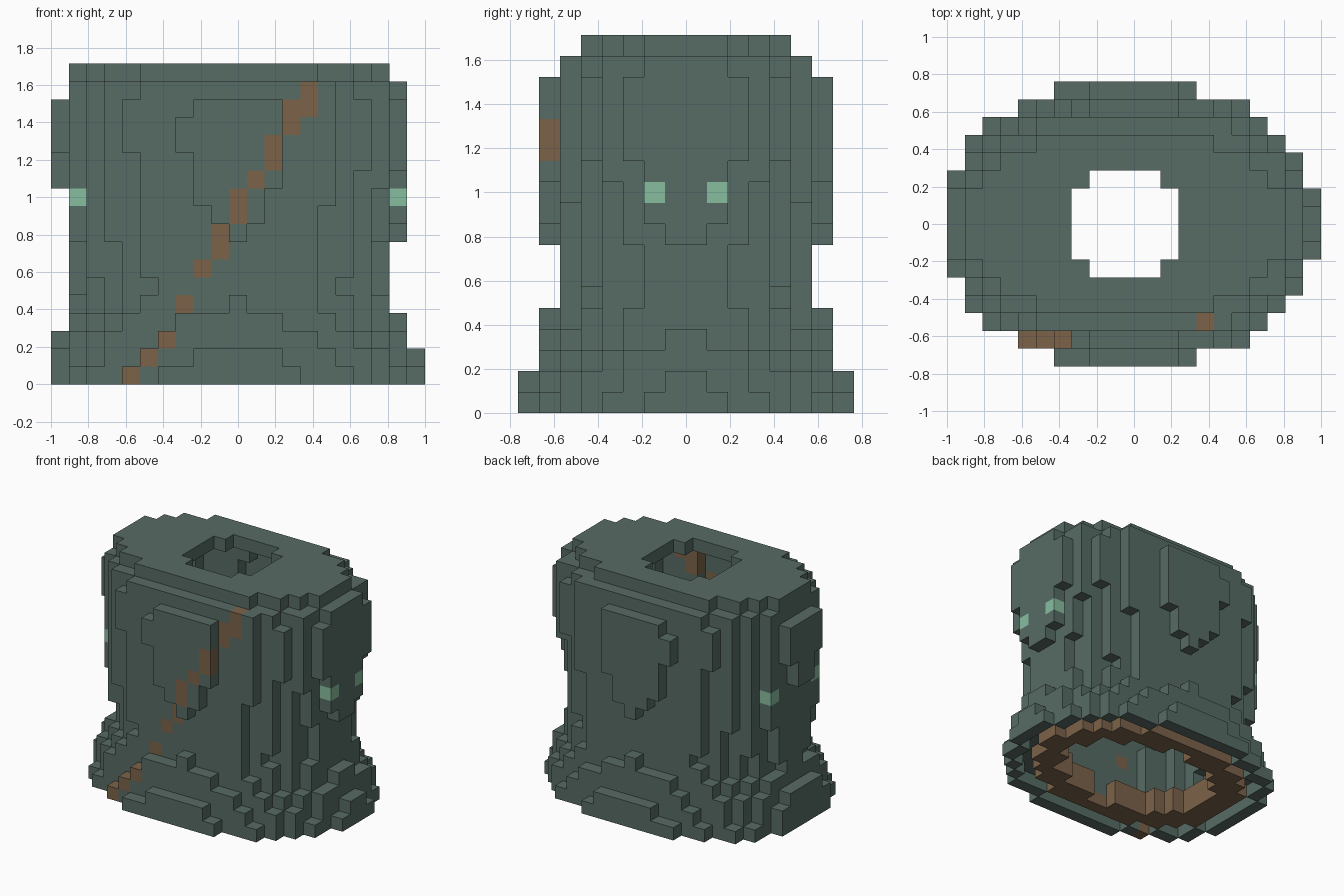
import bpy, bmesh
from mathutils import Vector

if "Cube" in bpy.data.objects:
    bpy.data.objects.remove(bpy.data.objects["Cube"])

V = 2 / 21                      # voxel size
NX, NY, NZ = 21, 16, 18         # grid size, body stands on layer 0

# Elliptical cross-section of every layer: (centre x, half width, half depth) in voxels
LAYERS = [
    (10.15, 10.6, 8.2), (10.2, 10.4, 7.73), (10.1, 10.1, 7.3), (10.15, 9.5, 6.9),      # flared hem
    (10.3, 9.0, 6.52), (10.1, 9.0, 6.35), (10.1, 9.1, 6.4), (10.1, 9.1, 6.47),         # waist
    (10.15, 9.42, 6.51), (10.15, 9.62, 6.58), (10.15, 9.63, 6.63),                     # chest
    (10.2, 9.8, 6.72), (10.25, 9.98, 6.72), (10.3, 10.1, 6.8), (10.3, 10.1, 6.8),
    (10.25, 10.02, 6.72), (10.4, 9.85, 6.49), (10.1, 9.0, 5.45),                       # shoulders
]

# Diagonal strap on the front: column -> layers it crosses
STRAP = {4: [0], 5: [1], 6: [2], 7: [4], 8: [6], 9: [7, 8], 10: [9, 10],
         11: [11], 12: [12, 13], 13: [14, 15], 14: [15, 16]}

DIRS = [(1, 0, 0), (-1, 0, 0), (0, 1, 0), (0, -1, 0), (0, 0, 1), (0, 0, -1)]


def in_ellipse(i, j, cx, a, b):
    return ((i + 0.5 - cx) / a) ** 2 + ((j + 0.5 - NY / 2) / b) ** 2 <= 1


def add(c, d):
    return (c[0] + d[0], c[1] + d[1], c[2] + d[2])


def material(name, rgb):
    m = bpy.data.materials.new(name)
    m.diffuse_color = (*rgb, 1)
    m.use_nodes = True
    m.node_tree.nodes["Principled BSDF"].inputs["Base Color"].default_value = m.diffuse_color
    return m


def voxel_object(name, cells, occupied, mat):
    """Mesh of the cube faces of cells that are not covered by a neighbour."""
    bm = bmesh.new()
    for c in cells:
        mid = Vector(((c[0] + 0.5) * V - 1, (c[1] + 0.5 - NY / 2) * V, (c[2] + 0.5) * V))
        for d in DIRS:
            if add(c, d) in occupied:
                continue
            n = Vector(d)
            u = Vector((d[1], d[2], d[0]))
            w = n.cross(u)
            h = V / 2
            bm.faces.new([bm.verts.new(mid + h * (n + su * u + sw * w))
                          for su, sw in ((-1, -1), (1, -1), (1, 1), (-1, 1))])
    bmesh.ops.remove_doubles(bm, verts=bm.verts, dist=V * 0.01)
    me = bpy.data.meshes.new(name)
    bm.to_mesh(me)
    bm.free()
    me.materials.append(mat)
    ob = bpy.data.objects.new(name, me)
    bpy.context.collection.objects.link(ob)


# Solid body, then hollowed to a one-voxel shell that is open underneath
solid = {(i, j, k) for k, e in enumerate(LAYERS) for i in range(NX) for j in range(NY)
         if in_ellipse(i, j, *e)}
shell = {c for c in solid
         if any(add(c, d) not in solid and c[2] + d[2] >= 0 for d in DIRS)}

# Thick hem wall so that the inside runs straight up to the waist
shell |= {c for c in solid if 1 <= c[2] <= 4 and not in_ellipse(c[0], c[1], 10.1, 8.0, 5.4)}

# Neck opening: a cross-shaped hole in the top layer
shell -= {(i, j, NZ - 1) for i in range(7, 13) for j in range(5, 11)
          if 8 <= i <= 11 or 6 <= j <= 9}

# Brown lining ring inside the hem
lining = {(i, j, k) for i in range(NX) for j in range(NY) for k in (0, 1)
          if in_ellipse(i, j, 10.1, 8.6, 6.2) and not in_ellipse(i, j, 10.1, 6.5, 4.6)} - shell

# Strap takes the frontmost voxel of each listed column
strap = {min((c for c in shell if c[0] == i and c[2] == k), key=lambda c: c[1])
         for i, ks in STRAP.items() for k in ks}

# Pairs of studs on both sides
studs = {(19, 6, 10), (19, 9, 10), (1, 5, 10), (1, 10, 10)}

occupied = shell | lining | studs
green = material("dark green cloth", (0.095, 0.147, 0.126))
brown = material("brown leather", (0.200, 0.123, 0.068))
mint = material("pale green stud", (0.245, 0.510, 0.350))

voxel_object("coat_body", shell - strap - studs, occupied, green)
voxel_object("diagonal_strap", strap, occupied, brown)
voxel_object("hem_lining", lining, occupied, brown)
voxel_object("side_studs", studs, occupied, mint)
